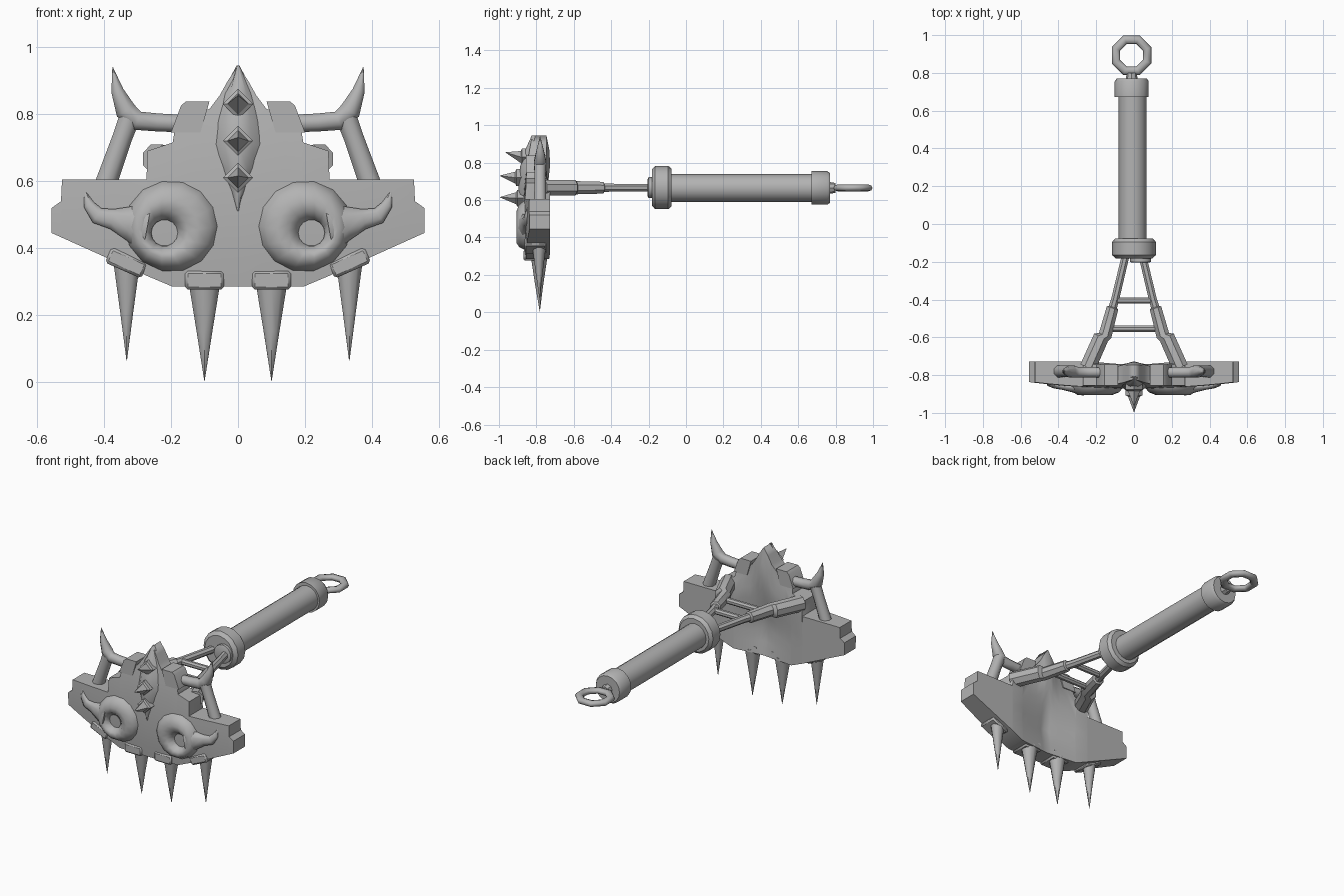
import bpy, bmesh, math
from mathutils import Vector, Matrix

cube = bpy.data.objects.get("Cube")
if cube:
    bpy.data.objects.remove(cube, do_unlink=True)

GREY = (0.45, 0.45, 0.45, 1)
mat = bpy.data.materials.new("plain grey")
mat.use_nodes = True
mat.diffuse_color = GREY
bsdf = mat.node_tree.nodes["Principled BSDF"]
bsdf.inputs["Base Color"].default_value = GREY
bsdf.inputs["Roughness"].default_value = 0.7


def finish(name, bm, mirror=False, sharp=40, bevel=0):
    """Turn a bmesh into an object, smooth below the sharp angle."""
    bmesh.ops.remove_doubles(bm, verts=bm.verts, dist=0.0005)
    if bevel:
        bmesh.ops.bevel(bm, geom=bm.edges[:], offset=bevel, segments=1, affect='EDGES')
    bmesh.ops.recalc_face_normals(bm, faces=bm.faces)
    for f in bm.faces:
        f.smooth = True
    for e in bm.edges:
        e.smooth = e.calc_face_angle(0) < math.radians(sharp)
    mesh = bpy.data.meshes.new(name)
    bm.to_mesh(mesh)
    bm.free()
    mesh.materials.append(mat)
    ob = bpy.data.objects.new(name, mesh)
    bpy.context.collection.objects.link(ob)
    if mirror:
        ob.modifiers.new("Mirror", 'MIRROR')
    return ob


def loft(name, rings, cap=True, loop=False, **kw):
    """Skin a list of closed point rings."""
    bm = bmesh.new()
    vs = [[bm.verts.new(p) for p in r] for r in rings]
    n = len(vs[0])
    pairs = list(zip(vs, vs[1:])) + ([(vs[-1], vs[0])] if loop else [])
    for a, b in pairs:
        for i in range(n):
            j = (i + 1) % n
            bm.faces.new((a[i], a[j], b[j], b[i]))
    if cap and not loop:
        bm.faces.new(vs[0])
        bm.faces.new(vs[-1])
    return finish(name, bm, **kw)


def tube(name, pts, side, flat=1.0, segs=8, **kw):
    """Tapered tube through (x, y, z, radius); side is the axis across the bend."""
    side = Vector(side)
    P = [Vector(p[:3]) for p in pts]
    rings = []
    for i, p in enumerate(P):
        t = (P[min(i + 1, len(P) - 1)] - P[max(i - 1, 0)]).normalized()
        nrm = t.cross(side).normalized()
        r = pts[i][3]
        angs = [2 * math.pi * (k + 0.5) / segs for k in range(segs)]
        rings.append([p + nrm * r * math.cos(a) + side * r * flat * math.sin(a) for a in angs])
    return loft(name, rings, **kw)


def lathe_y(name, profile, x, z, segs=16):
    """Revolve (y, radius) about an axis along y."""
    return loft(name, [[(x + r * math.cos(2 * math.pi * k / segs), y,
                         z + r * math.sin(2 * math.pi * k / segs)) for k in range(segs)]
                       for y, r in profile])


def block(name, centre, size, tilt=0, bevel=0.008):
    bm = bmesh.new()
    bmesh.ops.create_cube(bm, size=1)
    m = Matrix.Translation(centre) @ Matrix.Rotation(tilt, 4, 'Y') @ Matrix.Diagonal((*size, 1))
    bm.transform(m)
    return finish(name, bm, mirror=True, bevel=bevel)


# Head plate: columns of (x, top height), domed front and hollowed back
def front_y(x, z):
    return -0.872 + 0.035 * (x / 0.555) ** 2 + 0.05 * ((z - 0.5) / 0.44) ** 2


def back_y(x, z):
    hollow = 0.055 * max(0, 1 - x / 0.24) * max(0, 1 - abs(z - 0.45) / 0.3)
    crest = 0.03 * min(1, x / 0.1) * max(0, min(1, (z - 0.66) / 0.1))
    return -0.727 - hollow - crest - 0.02 * max(0, (z - 0.85) / 0.1)


COLS = [(0, 0.945), (0.03, 0.9), (0.055, 0.855), (0.085, 0.815), (0.14, 0.80), (0.19, 0.745),
        (0.195, 0.715), (0.27, 0.69), (0.273, 0.605), (0.37, 0.605), (0.45, 0.605),
        (0.525, 0.605), (0.528, 0.54), (0.556, 0.52)]
ROWS = 8
rings = []
for x, top in COLS:
    bot = 0.285 + max(0, x - 0.2) * 0.45
    zs = [bot + (top - bot) * k / ROWS for k in range(ROWS + 1)]
    rings.append([(x, front_y(x, z), z) for z in zs] + [(x, back_y(x, z), z) for z in reversed(zs)])
bm = bmesh.new()
cols = [[bm.verts.new(p) for p in r] for r in rings]
n = len(cols[0])
for a, b in zip(cols, cols[1:]):
    for i in range(n):
        bm.faces.new((a[i], a[(i + 1) % n], b[(i + 1) % n], b[i]))
for i in range(ROWS):
    c = cols[-1]
    bm.faces.new((c[i], c[i + 1], c[n - 2 - i], c[n - 1 - i]))
finish("head_plate", bm, mirror=True, sharp=45)

# Leaf-shaped raised ridge on the brow
rings = []
for z, w, h in [(0.945, 0.004, 0.004), (0.86, 0.05, 0.025), (0.78, 0.072, 0.035),
                (0.71, 0.08, 0.035), (0.64, 0.055, 0.028), (0.57, 0.025, 0.018), (0.51, 0.003, 0.002)]:
    y = front_y(0, z)
    rings.append([(-w, y + 0.015, z), (-w * 0.5, y - h * 0.7, z), (0, y - h, z),
                  (w * 0.5, y - h * 0.7, z), (w, y + 0.015, z)])
loft("brow_ridge", rings, sharp=60)

# Diamond studs: square rim and a pointed pyramid tilted up
for i, (z, y, tip) in enumerate([(0.83, -0.865, (-0.965, 0.855)), (0.72, -0.895, (-0.995, 0.73)),
                                 (0.61, -0.89, (-0.995, 0.615))]):
    d = [(1, 0), (0, 1), (-1, 0), (0, -1)]
    rings = [[(r * a, yy, z + r * b) for a, b in d]
             for yy, r in [(y + 0.03, 0.045), (y - 0.012, 0.045), (y - 0.018, 0.032)]]
    rings.append([(0.001 * a, tip[0], tip[1] + 0.001 * b) for a, b in d])
    loft(f"diamond_stud_{i + 1}", rings, sharp=20)

# Eye rings: fat ring with an off-centre hole
rings = []
for k in range(14):
    a = 2 * math.pi * k / 14
    ca, sa = math.cos(a), math.sin(a)
    inner = Vector((0.22 + 0.037 * ca, 0, 0.445 + 0.037 * sa))
    outer = Vector((0.195 + 0.143 * ca, 0, 0.467 + 0.138 * sa))
    ring = []
    for t, y in [(0, -0.84), (0.03, -0.872), (0.25, -0.9), (0.5, -0.906), (0.78, -0.892), (1, -0.86), (1, -0.83)]:
        p = inner.lerp(outer, t)
        ring.append((p.x, y, p.z))
    rings.append(ring)
loft("eye_ring", rings, loop=True, mirror=True, sharp=60)

# Curled lash horn at the outer side of each eye
tube("eye_horn", [(0.27, -0.86, 0.465, 0.085), (0.325, -0.86, 0.475, 0.055), (0.375, -0.86, 0.487, 0.033),
                  (0.42, -0.855, 0.497, 0.027), (0.445, -0.85, 0.53, 0.018), (0.457, -0.845, 0.572, 0.001)],
     (0, 1, 0), flat=0.6, mirror=True, sharp=60)

# Upper horns, their sockets and the struts down to the plate
tube("upper_horn", [(0.13, -0.785, 0.77, 0.028), (0.24, -0.785, 0.775, 0.029), (0.30, -0.785, 0.78, 0.031),
                    (0.335, -0.78, 0.81, 0.034), (0.36, -0.78, 0.87, 0.02), (0.374, -0.78, 0.94, 0.001)],
     (0, 1, 0), mirror=True, sharp=60)
tube("horn_strut", [(0.325, -0.78, 0.785, 0.034), (0.345, -0.78, 0.73, 0.032), (0.395, -0.78, 0.59, 0.035)],
     (0, 1, 0), mirror=True, sharp=60)
outline = [(0.085, 0.838), (0.155, 0.838), (0.17, 0.825), (0.2, 0.745), (0.112, 0.745)]
loft("horn_socket", [[(x, y, z) for x, z in outline] for y in (-0.855, -0.745)], mirror=True, sharp=30)

# Teeth and the clips that hold them
for name, x, z0, z1, r in [("inner", 0.1, 0.3, 0.005, 0.05), ("outer", 0.332, 0.36, 0.065, 0.042)]:
    tube(name + "_tooth", [(x, -0.785, z0, r), (x, -0.785, (z0 + z1) / 2, r * 0.5), (x, -0.782, z1, 0.0008)],
         (0, 1, 0), flat=0.9, segs=10, mirror=True)
block("inner_clip", (0.1, -0.81, 0.304), (0.115, 0.12, 0.056))
block("outer_clip", (0.333, -0.805, 0.356), (0.118, 0.115, 0.05), tilt=-0.42)

# Forked frame joining the plate to the handle
Z = 0.666
tube("fork_arm", [(0.045, -0.17, Z, 0.022), (0.1, -0.4, Z, 0.023), (0.112, -0.44, Z, 0.024),
                  (0.114, -0.445, Z, 0.034), (0.153, -0.59, Z, 0.038), (0.174, -0.6, Z, 0.045),
                  (0.245, -0.76, Z, 0.046)], (0, 0, 1), mirror=True)
for i, (y, w) in enumerate([(-0.405, 0.1), (-0.555, 0.14)]):
    tube(f"fork_rung_{i + 1}", [(-w, y, Z, 0.018), (w, y, Z, 0.018)], (0, 0, 1))
lathe_y("fork_washer", [(-0.205, 0.045), (-0.2, 0.056), (-0.17, 0.056)], 0.035, Z)

# Handle: collar, grip, end cap and neck
lathe_y("handle_collar", [(-0.183, 0.07), (-0.183, 0.095), (-0.165, 0.116), (-0.095, 0.116),
                          (-0.077, 0.1), (-0.077, 0.06)], 0.0, 0.667)
lathe_y("handle_grip", [(-0.1, 0.074), (0.69, 0.074)], -0.007, 0.664)
lathe_y("handle_cap", [(0.672, 0.06), (0.672, 0.09), (0.755, 0.09), (0.77, 0.08), (0.77, 0.04)], -0.012, 0.665)
lathe_y("ring_neck", [(0.765, 0.032), (0.80, 0.026)], -0.012, 0.665, 8)

# Hanging ring at the end
rings = []
for k in range(8):
    a = 2 * math.pi * (k + 0.5) / 8
    rings.append([(-0.013 + (0.089 + 0.024 * math.cos(b)) * math.cos(a),
                   0.893 + (0.089 + 0.024 * math.cos(b)) * math.sin(a),
                   0.665 + 0.018 * math.sin(b)) for b in [2 * math.pi * j / 8 for j in range(8)]])
loft("hanging_ring", rings, loop=True, sharp=60)
